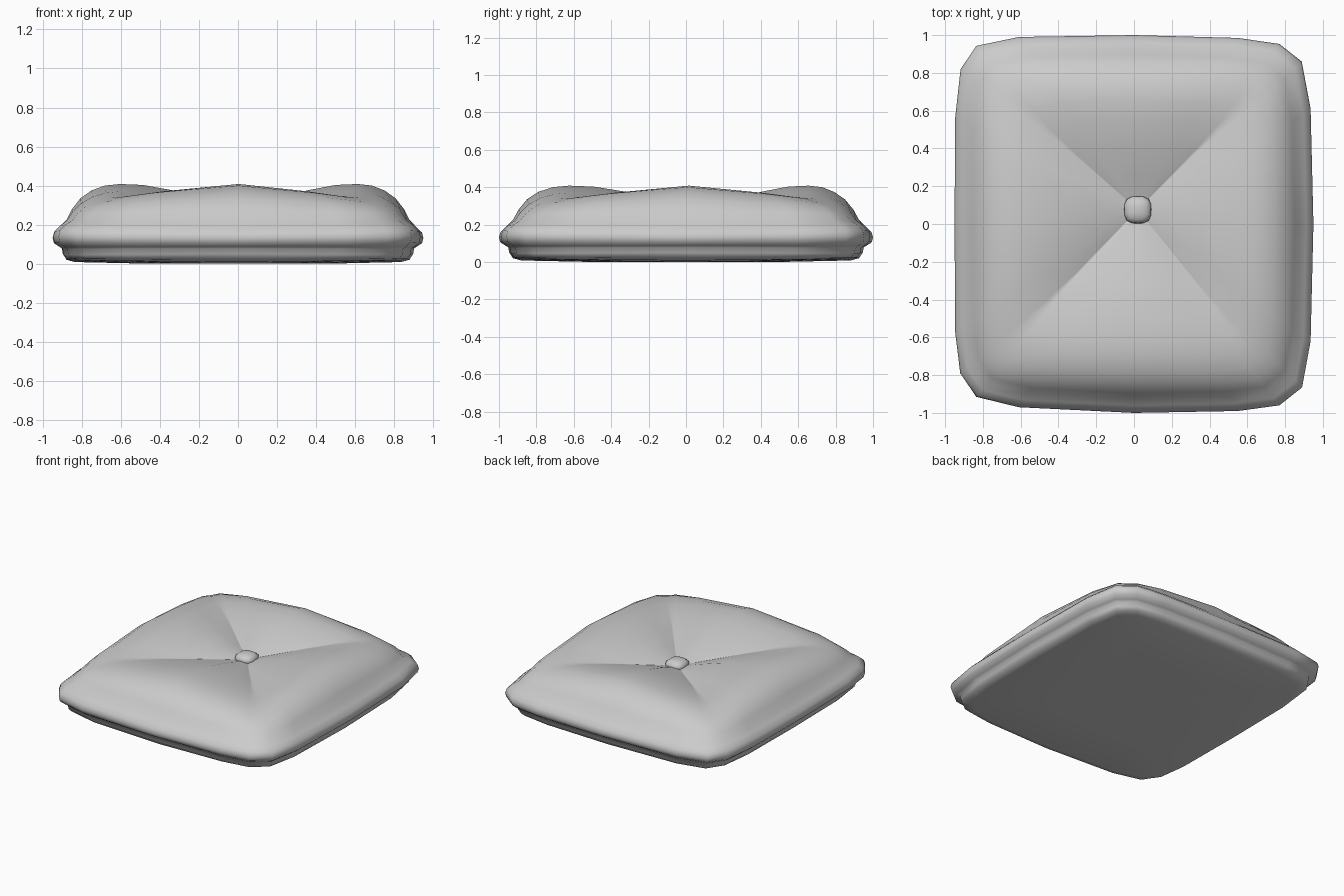
import bpy, bmesh, math

if "Cube" in bpy.data.objects:
    bpy.data.objects.remove(bpy.data.objects["Cube"])

fabric = bpy.data.materials.new("grey_fabric")
fabric.diffuse_color = (0.6, 0.6, 0.6, 1)
fabric.use_nodes = True
fabric.node_tree.nodes["Principled BSDF"].inputs["Base Color"].default_value = fabric.diffuse_color


def finish(name, bm, angle):
    bmesh.ops.recalc_face_normals(bm, faces=bm.faces)
    mesh = bpy.data.meshes.new(name)
    bm.to_mesh(mesh)
    bm.free()
    mesh.materials.append(fabric)
    ob = bpy.data.objects.new(name, mesh)
    bpy.context.collection.objects.link(ob)
    bpy.context.view_layer.objects.active = ob
    ob.select_set(True)
    bpy.ops.object.shade_smooth_by_angle(angle=math.radians(angle))
    ob.select_set(False)
    return ob


def loft(bm, rings, start, end):
    """Skin closed rings of points and close both ends with fans."""
    loops = [[bm.verts.new(p) for p in ring] for ring in rings]
    n = len(loops[0])
    for a, b in zip(loops, loops[1:]):
        for i in range(n):
            j = (i + 1) % n
            bm.faces.new((a[i], a[j], b[j], b[i]))
    for loop, tip in ((loops[0], start), (loops[-1], end)):
        v = bm.verts.new(tip)
        for i in range(n):
            bm.faces.new((loop[i], loop[(i + 1) % n], v))


# Cushion outline: middle of a side, then the points rounding each corner
sides = [(0.95, 0), (0, 1.0), (-0.95, 0), (0, -1.0)]
corners = [
    [(0.935, 0.61), (0.888, 0.86), (0.77, 0.953), (0.55, 0.985)],
    [(-0.61, 0.99), (-0.835, 0.943), (-0.918, 0.82), (-0.947, 0.56)],
    [(-0.947, -0.57), (-0.92, -0.79), (-0.835, -0.915), (-0.61, -0.97)],
    [(0.55, -0.99), (0.77, -0.96), (0.89, -0.865), (0.935, -0.62)],
]
outline = []  # x, y, how far towards the corner (0 to 1), corner point
for side, (a, b, c, d) in zip(sides, corners):
    mid = ((b[0] + c[0]) / 2, (b[1] + c[1]) / 2)
    for p, w in ((side, 0), (a, 0.6), (b, 0.95), (mid, 1), (c, 0.95), (d, 0.6)):
        outline.append((*p, w, mid))

# Cross-section: scale, height mid-side, height at corner
section = [
    (0.50, 0.000, 0.005), (0.88, 0.008, 0.016), (0.925, 0.02, 0.025),
    (0.945, 0.05, 0.045), (0.95, 0.078, 0.075), (0.965, 0.087, 0.085),
    (0.993, 0.105, 0.11), (1.0, 0.132, 0.14), (0.992, 0.16, 0.17),
    (0.96, 0.19, 0.20), (0.925, 0.225, 0.22), (0.895, 0.28, 0.255),
    (0.85, 0.335, 0.29), (0.79, 0.375, 0.318), (0.72, 0.40, 0.337),
    (0.64, 0.408, 0.345), (0.52, 0.403, 0.337), (0.36, 0.375, 0.32),
    (0.18, 0.325, 0.295), (0.06, 0.285, 0.28),
]
cx, cy = 0.02, 0.075  # tuft centre
rings = []
for k, (s, zm, zc) in enumerate(section):
    inner = max(0, 1 - s / 0.8) if k > 12 else 0
    ring = []
    for x, y, w, mid in outline:
        pull = 0.8 * min(1, inner * 2) if w == 0.95 else 0  # sharpen the creases
        x += (mid[0] - x) * pull
        y += (mid[1] - y) * pull
        ring.append((x * s + cx * inner, y * s + cy * inner, zm + (zc - zm) * w))
    rings.append(ring)
bm = bmesh.new()
loft(bm, rings, (0, 0, 0), (cx, cy, 0.27))
finish("cushion", bm, 60)

# Tuft button: a domed rounded square
button = []
for r, z in ((0.055, 0.25), (0.073, 0.28), (0.07, 0.302), (0.05, 0.318), (0.025, 0.324)):
    ring = []
    for i in range(16):
        t = math.tau * i / 16
        c, s = math.cos(t), math.sin(t)
        q = r / (abs(c) ** 3 + abs(s) ** 3) ** (1 / 3)
        ring.append((cx + q * c, cy + q * s, z))
    button.append(ring)
bm = bmesh.new()
loft(bm, button, (cx, cy, 0.25), (cx, cy, 0.326))
finish("button", bm, 60)
